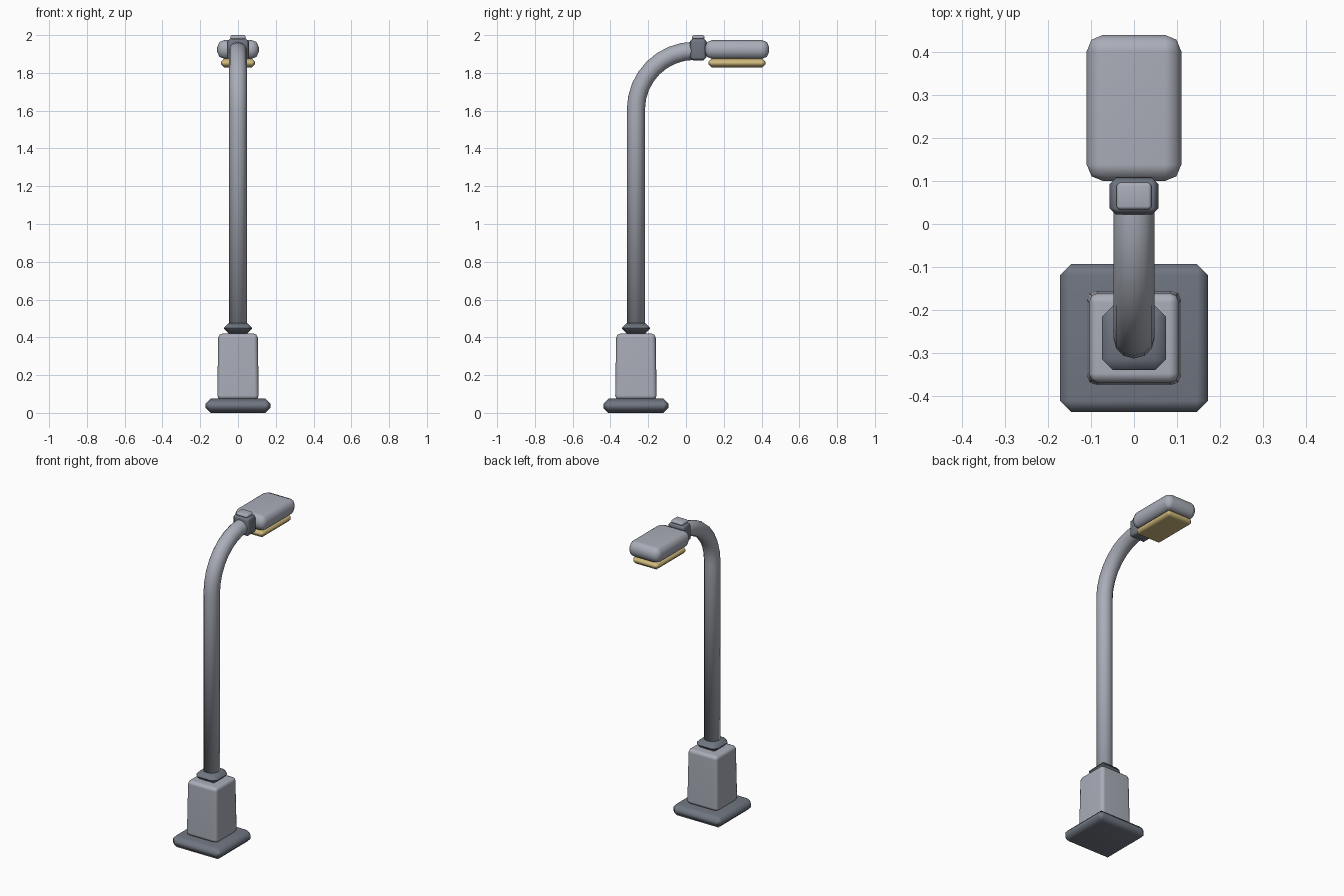
import bpy, bmesh
from math import sin, cos, pi
from mathutils import Vector

if "Cube" in bpy.data.objects:
    bpy.data.objects.remove(bpy.data.objects["Cube"])


def material(name, rgb):
    m = bpy.data.materials.new(name)
    m.use_nodes = True
    m.diffuse_color = (*rgb, 1)
    m.node_tree.nodes["Principled BSDF"].inputs["Base Color"].default_value = (*rgb, 1)
    return m


LIGHT = material("light grey metal", (0.40, 0.42, 0.48))
DARK = material("dark grey metal", (0.16, 0.18, 0.22))
GLOW = material("warm lamp glass", (0.62, 0.48, 0.20))


def finish(name, bm, mat):
    bmesh.ops.recalc_face_normals(bm, faces=bm.faces)
    me = bpy.data.meshes.new(name)
    bm.to_mesh(me)
    bm.free()
    me.materials.append(mat)
    me.shade_smooth()
    ob = bpy.data.objects.new(name, me)
    bpy.context.collection.objects.link(ob)
    return ob


def block(name, mat, y, z, size, bevel, segments=1, taper=1.0):
    """Bevelled box centred on x = 0; y and z are (centre) and (bottom)."""
    bm = bmesh.new()
    bmesh.ops.create_cube(bm, size=1)
    for v in bm.verts:
        k = taper if v.co.z > 0 else 1
        v.co = Vector((v.co.x * size[0] * k, y + v.co.y * size[1] * k,
                       z + (v.co.z + 0.5) * size[2]))
    bmesh.ops.bevel(bm, geom=bm.edges[:], offset=bevel, segments=segments,
                    profile=0.5, affect='EDGES')
    ob = finish(name, bm, mat)
    weighted = ob.modifiers.new("flat panels", 'WEIGHTED_NORMAL')
    weighted.keep_sharp = True
    return ob


POLE_Y = -0.265

# Foot, cabinet and collar
block("base_plate", DARK, POLE_Y, 0, (0.344, 0.344, 0.075), 0.026)
block("base_cabinet", LIGHT, POLE_Y, 0.07, (0.22, 0.22, 0.35), 0.022, 2, 0.95)
block("pole_collar", DARK, POLE_Y, 0.42, (0.15, 0.15, 0.056), 0.026)

# Pole: one tube, straight then bending forward to the lamp
RADIUS, BEND, SIDES, STEPS = 0.048, 0.31, 12, 8
path = [(POLE_Y, 0.43, 0)]
for i in range(STEPS + 1):
    a = i / STEPS * pi / 2
    path.append((POLE_Y + BEND * (1 - cos(a)), 1.607 + BEND * sin(a), a))
path.append((0.07, 1.607 + BEND, pi / 2))

bm = bmesh.new()
rings = []
for y, z, a in path:
    ring = []
    for s in range(SIDES):
        t = 2 * pi * s / SIDES
        out = RADIUS * sin(t)
        ring.append(bm.verts.new((RADIUS * cos(t), y + out * cos(a), z - out * sin(a))))
    rings.append(ring)
for lower, upper in zip(rings, rings[1:]):
    for s in range(SIDES):
        n = (s + 1) % SIDES
        bm.faces.new((lower[s], lower[n], upper[n], upper[s]))
bm.faces.new(rings[0])
bm.faces.new(rings[-1])
finish("curved_pole", bm, LIGHT)

# Lamp head with its bracket
block("head_bracket", DARK, 0.065, 1.866, (0.114, 0.086, 0.116), 0.015)
block("bracket_cap", LIGHT, 0.065, 1.975, (0.082, 0.064, 0.025), 0.008)
block("lamp_head", LIGHT, 0.27, 1.874, (0.22, 0.34, 0.10), 0.038, 2)
block("lamp_glass", GLOW, 0.27, 1.829, (0.18, 0.30, 0.046), 0.016)
